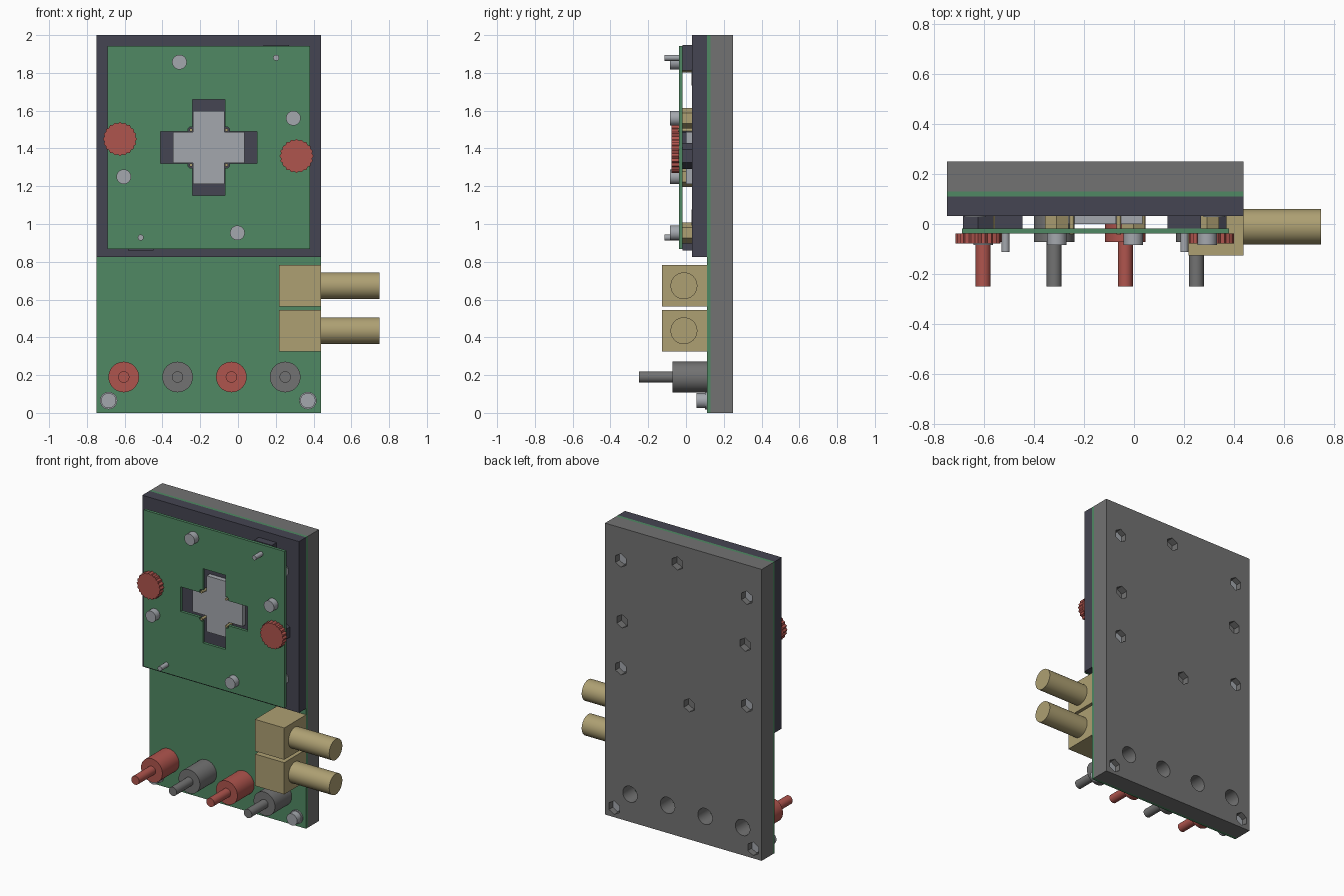
import bpy, bmesh, math
from mathutils import Matrix

cube = bpy.data.objects.get("Cube")
if cube:
    bpy.data.objects.remove(cube, do_unlink=True)


def material(name, rgb):
    m = bpy.data.materials.new(name)
    m.use_nodes = True
    m.diffuse_color = (*rgb, 1)
    m.node_tree.nodes["Principled BSDF"].inputs["Base Color"].default_value = (*rgb, 1)
    return m


GREEN = material("board green", (0.08, 0.25, 0.125))
DARK = material("dark slate", (0.06, 0.06, 0.085))
GREY = material("grey", (0.17, 0.17, 0.17))
SILVER = material("silver", (0.37, 0.39, 0.42))
RED = material("red", (0.43, 0.09, 0.075))
GOLD = material("gold", (0.42, 0.35, 0.17))


def finish(name, bm, mat, smooth=False):
    mesh = bpy.data.meshes.new(name)
    bmesh.ops.recalc_face_normals(bm, faces=bm.faces)
    bm.to_mesh(mesh)
    bm.free()
    ob = bpy.data.objects.new(name, mesh)
    bpy.context.collection.objects.link(ob)
    if mat:
        mesh.materials.append(mat)
    bpy.ops.object.select_all(action="DESELECT")
    ob.select_set(True)
    bpy.context.view_layer.objects.active = ob
    if smooth:
        bpy.ops.object.shade_smooth_by_angle(angle=math.radians(35))
    return ob


def box(name, mat, x, y, z):
    """Box from (low, high) spans on each axis."""
    bm = bmesh.new()
    bmesh.ops.create_cube(bm, size=1)
    for v in bm.verts:
        v.co = [s[0] if c < 0 else s[1] for c, s in zip(v.co, (x, y, z))]
    return finish(name, bm, mat)


def prism(name, mat, outline, y):
    """Extrude an (x, z) outline along y."""
    bm = bmesh.new()
    face = bm.faces.new([bm.verts.new((px, y[0], pz)) for px, pz in outline])
    ext = bmesh.ops.extrude_face_region(bm, geom=[face])["geom"]
    verts = [g for g in ext if isinstance(g, bmesh.types.BMVert)]
    bmesh.ops.translate(bm, vec=(0, y[1] - y[0], 0), verts=verts)
    return finish(name, bm, mat)


def rod(name, mat, centre, span, r, sides=32, axis="Y"):
    """Cylinder along y at (x, z), or along x at (y, z)."""
    bm = bmesh.new()
    bmesh.ops.create_cone(bm, cap_ends=True, segments=sides, radius1=r, radius2=r,
                          depth=span[1] - span[0])
    mid = sum(span) / 2
    if axis == "Y":
        turn, pos = Matrix.Rotation(math.pi / 2, 4, "X"), (centre[0], mid, centre[1])
    else:
        turn, pos = Matrix.Rotation(math.pi / 2, 4, "Y"), (mid, *centre)
    bmesh.ops.transform(bm, matrix=Matrix.Translation(pos) @ turn, verts=bm.verts)
    return finish(name, bm, mat, sides > 8)


def cut(target, cutters):
    for c in cutters:
        mod = target.modifiers.new("cut", "BOOLEAN")
        mod.operation, mod.solver, mod.object = "DIFFERENCE", "EXACT", c
        bpy.context.view_layer.objects.active = target
        bpy.ops.object.modifier_apply(modifier=mod.name)
        bpy.data.objects.remove(c, do_unlink=True)


def cross(half_w, half_h, arm):
    """Plus-shaped outline around the window centre."""
    quarter = [(half_w, -arm), (half_w, arm), (arm, arm)]
    pts = quarter + [(arm, half_h), (-arm, half_h), (-arm, arm),
                     (-half_w, arm), (-half_w, -arm), (-arm, -arm),
                     (-arm, -half_h), (arm, -half_h), (arm, -arm)]
    return [(CX + x, CZ + z) for x, z in pts]


CX, CZ = -0.155, 1.405
WIDTH = (-0.75, 0.44)
PLUGS = [-0.605, -0.32, -0.035, 0.25]
KNOBS = [(-0.625, 1.45), (0.31, 1.36)]
BLOCK_BOLTS = [(x, z) for x in (-0.637, 0.32) for z in (1.035, 1.775)]
CORNER_BOLTS = [(-0.685, 0.065), (0.37, 0.065)]
PLAIN_HOLES = KNOBS + [(-0.11, 1.87), (-0.2, 0.92)]

# Stacked slabs: backing plate, main board, dark block
base = box("backing_plate", GREY, WIDTH, (0.13, 0.25), (0, 2))
cut(base, [rod("cutter", None, (x, 0.19), (0.1, 0.3), 0.055) for x in PLUGS])
cut(base, [rod("cutter", None, p, (0.2, 0.3), 0.046, 6)
           for p in BLOCK_BOLTS + CORNER_BOLTS + PLAIN_HOLES])
box("main_board", GREEN, WIDTH, (0.11, 0.13), (0, 2))
box("dark_block", DARK, WIDTH, (0.033, 0.11), (0.825, 2))

# Bolts and recessed nuts
for p in BLOCK_BOLTS + CORNER_BOLTS:
    rod("recessed_nut", SILVER, p, (0.195, 0.215), 0.04, 6)
for p in BLOCK_BOLTS:
    rod("block_bolt_head", SILVER, p, (0.028, 0.036), 0.042)
for p in CORNER_BOLTS:
    rod("corner_washer", SILVER, p, (0.1, 0.111), 0.046)
    rod("corner_bolt_head", SILVER, p, (0.055, 0.11), 0.04)

# Front board with a plus-shaped window and notches for the pins
pins = [(CX + sx * 0.094, CZ + sz * 0.093) for sx in (-1, 1) for sz in (-1, 1)]
board = box("front_board", GREEN, (-0.69, 0.38), (-0.038, -0.018), (0.868, 1.943))
cut(board, [prism("cutter", None, cross(0.255, 0.255, 0.085), (-0.1, 0.1))])
cut(board, [rod("cutter", None, p, (-0.1, 0.1), 0.016, 16) for p in pins])
prism("centre_cross", SILVER, cross(0.19, 0.192, 0.083), (0.0, 0.034))
for p in pins:
    rod("contact_pin", GOLD, p, (-0.042, 0.034), 0.009, 12)

# Standoffs and screws holding the front board
for p in [(-0.31, 1.857), (0.293, 1.56), (-0.003, 0.953), (-0.605, 1.25)]:
    rod("hex_standoff", GOLD, p, (-0.018, 0.034), 0.055, 6)
    rod("board_screw_head", SILVER, p, (-0.084, -0.038), 0.039)

# Pin sockets at opposite corners
for x, z in [(0.202, 1.88), (-0.515, 0.928)]:
    box("socket_block", DARK, (x - 0.067, x + 0.067), (-0.018, 0.034), (z - 0.068, z + 0.068))
    rod("locating_pin", SILVER, (x, z), (-0.113, -0.018), 0.016, 20)

# Scalloped thumb knobs with nuts behind the board
for x, z in KNOBS:
    n = 80
    rim = [((0.086 + 0.004 * math.cos(math.tau * 20 * i / n)), math.tau * i / n)
           for i in range(n)]
    prism("thumb_knob", RED, [(x + r * math.cos(a), z + r * math.sin(a)) for r, a in rim],
          (-0.078, -0.038))
    rod("knob_nut", DARK, (x, z), (-0.018, 0.034), 0.07, 6)

# Row of plugs along the bottom
for i, x in enumerate(PLUGS):
    mat = GREY if i % 2 else RED
    rod("plug_body", mat, (x, 0.19), (-0.072, 0.111), 0.081, 40)
    rod("plug_pin", mat, (x, 0.19), (-0.25, -0.07), 0.03)

# Side connectors
for z in (0.435, 0.673):
    box("connector_block", GOLD, (0.218, 0.44), (-0.127, 0.11), (z - 0.109, z + 0.109))
    rod("connector_barrel", GOLD, (-0.011, z), (0.43, 0.75), 0.071, 40, "X")
